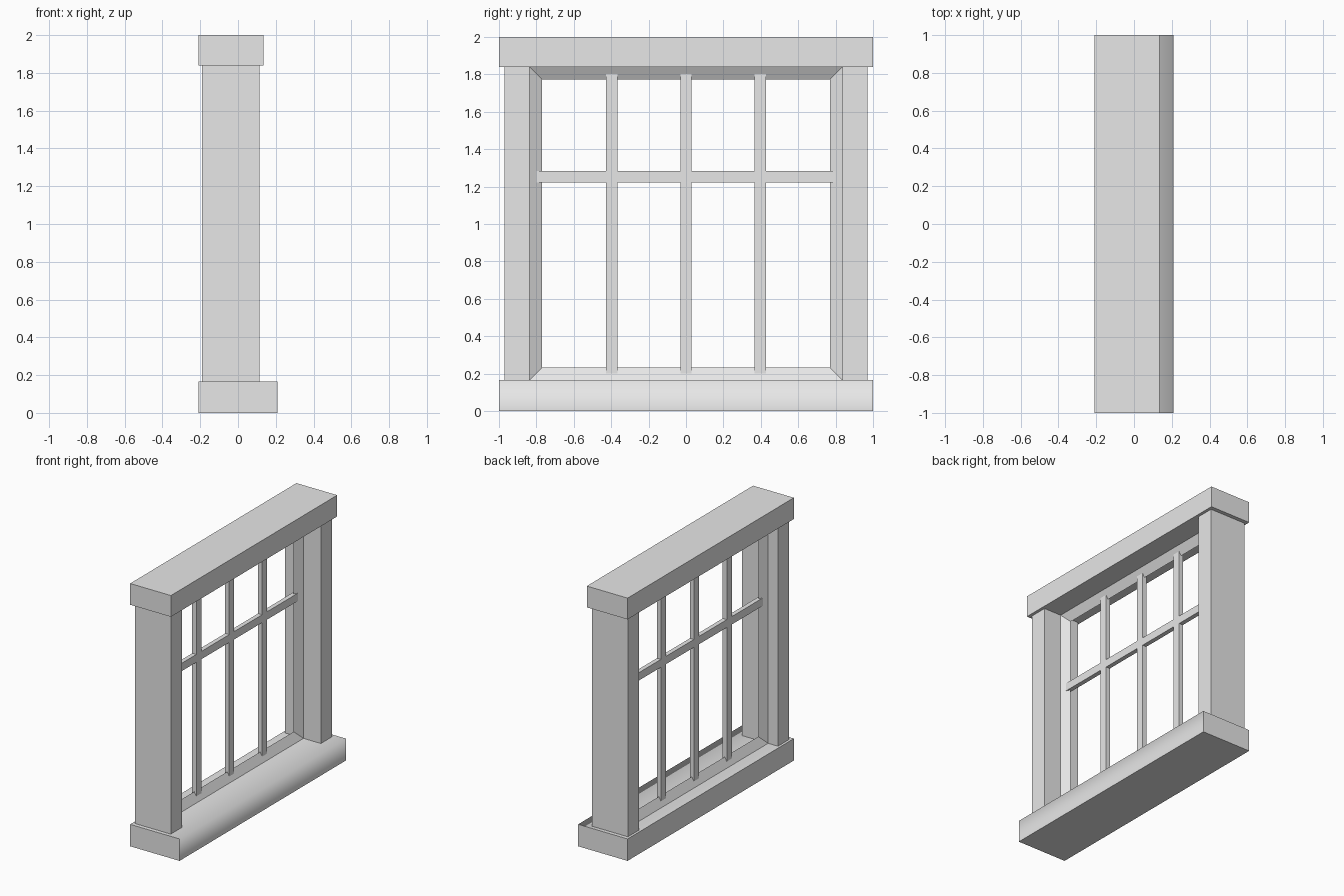
import bpy
import bmesh

if "Cube" in bpy.data.objects:
    bpy.data.objects.remove(bpy.data.objects["Cube"])

# Single stone-grey colour
grey = bpy.data.materials.new("light_grey")
grey.use_nodes = True
colour = (0.8, 0.8, 0.8, 1)
grey.diffuse_color = colour
grey.node_tree.nodes["Principled BSDF"].inputs["Base Color"].default_value = colour

# Main dimensions
SILL_TOP, LINTEL_BOTTOM = 0.167, 1.838
JAMB = 0.835                # inner face of the posts
FRAME_X, FRAME_HALF, FRAME_RISE = -0.07, 0.037, 0.066
BAR_DEPTH, BAR_WIDTH = 0.034, 0.06


def finish(name, bm):
    bmesh.ops.recalc_face_normals(bm, faces=bm.faces)
    mesh = bpy.data.meshes.new(name)
    bm.to_mesh(mesh)
    bm.free()
    mesh.materials.append(grey)
    obj = bpy.data.objects.new(name, mesh)
    bpy.context.collection.objects.link(obj)
    return obj


def box(name, low, high):
    bm = bmesh.new()
    bmesh.ops.create_cube(bm, size=1)
    for v in bm.verts:
        v.co = [(a + b) / 2 + c * (b - a) for a, b, c in zip(low, high, v.co)]
    return finish(name, bm)


# Sill, softly shaded over its top outer edge only
sill = box("sill", (-0.208, -1, 0), (0.208, 1, SILL_TOP))
mesh = sill.data
for face in mesh.polygons:
    face.use_smooth = True
for edge in mesh.edges:
    ends = [mesh.vertices[i].co for i in edge.vertices]
    edge.use_edge_sharp = not all(p.x > 0 and p.z > SILL_TOP / 2 for p in ends)

# Lintel and side posts
box("lintel", (-0.208, -1, LINTEL_BOTTOM), (0.135, 1, 2))
box("left_post", (-0.19, JAMB, SILL_TOP), (0.113, 0.97, LINTEL_BOTTOM))
box("right_post", (-0.19, -0.97, SILL_TOP), (0.113, -JAMB, LINTEL_BOTTOM))

# Splayed inner frame: a wedge profile carried round the opening with mitres
bm = bmesh.new()
profile = [(-FRAME_HALF, 0), (0, FRAME_RISE), (FRAME_HALF, 0)]
rings = []
for sy, top in ((-1, False), (1, False), (1, True), (-1, True)):
    rings.append([bm.verts.new((FRAME_X + dx, sy * (JAMB - inset),
                                LINTEL_BOTTOM - inset if top else SILL_TOP + inset))
                  for dx, inset in profile])
for i, ring in enumerate(rings):
    nxt = rings[(i + 1) % len(rings)]
    for j in range(3):
        k = (j + 1) % 3
        bm.faces.new((ring[j], ring[k], nxt[k], nxt[j]))
finish("inner_frame", bm)

# Glazing bars, ending inside the frame wedge
back, front = FRAME_X - BAR_DEPTH / 2, FRAME_X + BAR_DEPTH / 2
half, reach = BAR_WIDTH / 2, 0.02
for name, y in (("right", -0.396), ("middle", 0), ("left", 0.396)):
    box(name + "_upright_bar", (back, y - half, SILL_TOP + reach),
        (front, y + half, LINTEL_BOTTOM - reach))
box("cross_bar", (back, reach - JAMB, 1.252 - half), (front, JAMB - reach, 1.252 + half))
